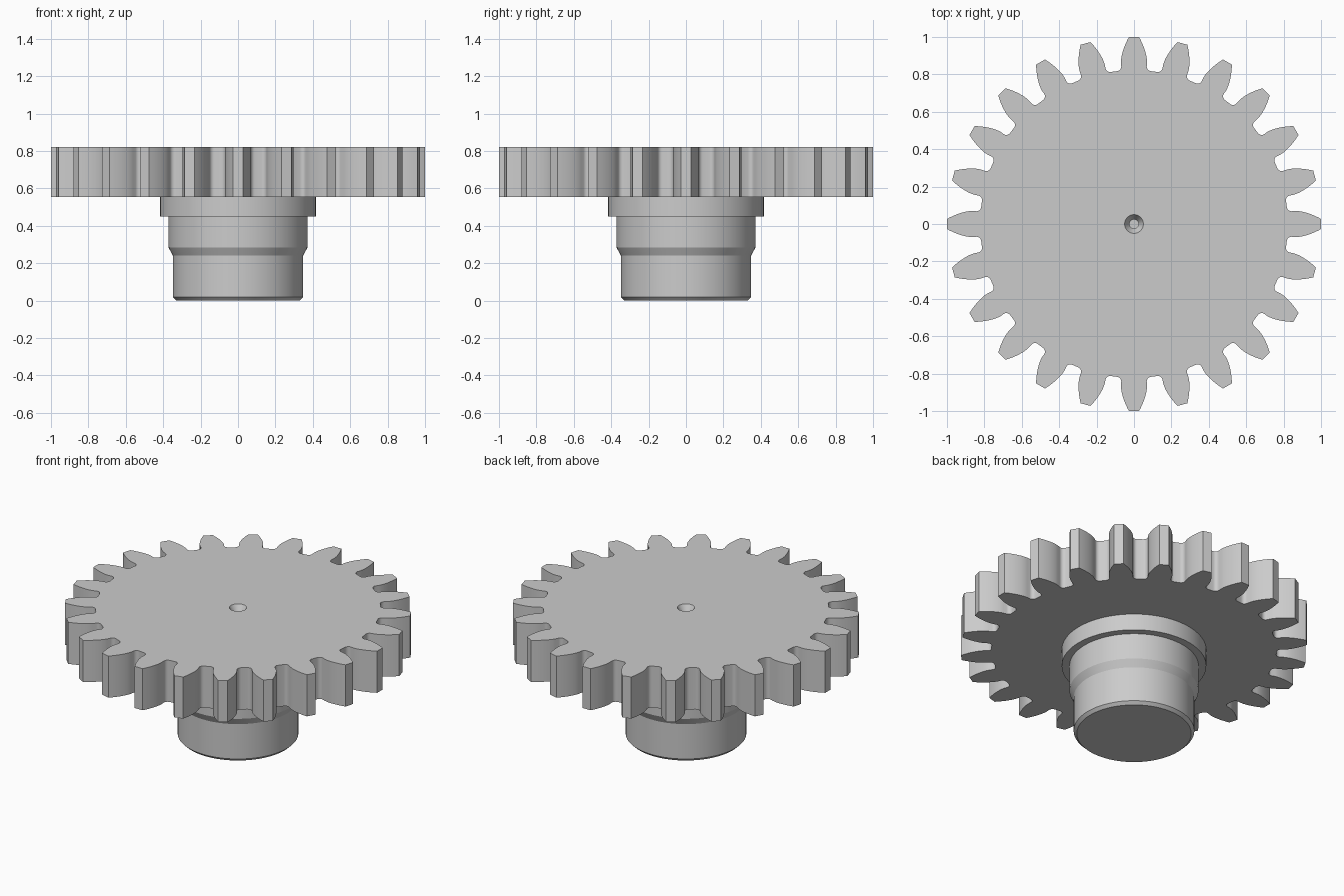
import bpy, bmesh, math

if "Cube" in bpy.data.objects:
    bpy.data.objects.remove(bpy.data.objects["Cube"])

TEETH = 24
BASE_R, PITCH_R, ROOT_R, TIP_R = 0.867, 0.923, 0.822, 1.0
Z_LOW, Z_HIGH = 0.555, 0.82
HOLE_R, HOLE_SEG = 0.05, 48

steel = bpy.data.materials.new("steel_grey")
steel.diffuse_color = (0.6, 0.6, 0.6, 1)
steel.use_nodes = True
steel.node_tree.nodes["Principled BSDF"].inputs["Base Color"].default_value = steel.diffuse_color


def finish(bm, name):
    bmesh.ops.remove_doubles(bm, verts=bm.verts, dist=1e-6)
    bmesh.ops.recalc_face_normals(bm, faces=bm.faces)
    mesh = bpy.data.meshes.new(name)
    bm.to_mesh(mesh)
    bm.free()
    mesh.materials.append(steel)
    ob = bpy.data.objects.new(name, mesh)
    bpy.context.collection.objects.link(ob)
    bpy.ops.object.select_all(action='DESELECT')
    ob.select_set(True)
    bpy.context.view_layer.objects.active = ob
    bpy.ops.object.shade_smooth_by_angle(angle=math.radians(25))
    return ob


def ring(bm, r, z, n):
    return [bm.verts.new((r * math.cos(2 * math.pi * i / n),
                          r * math.sin(2 * math.pi * i / n), z)) for i in range(n)]


def bridge(bm, a, b):
    for i in range(len(a)):
        j = (i + 1) % len(a)
        bm.faces.new((a[i], a[j], b[j], b[i]))


def lathe(bm, profile, n):
    rings = [ring(bm, r, z, n) for r, z in profile]
    for a, b in zip(rings, rings[1:]):
        bridge(bm, a, b)
    return rings


def inv(r):
    a = math.acos(min(1, BASE_R / r))
    return math.tan(a) - a


# Half of one tooth as (radius, half angle), from root to tip
half_base = math.pi / (2 * TEETH) + inv(PITCH_R)
fillet = 0.024
half = [(ROOT_R, math.pi / TEETH)]
for k in range(6):
    t = math.radians(90 * k / 5)
    half.append((ROOT_R + fillet * (1 - math.cos(t)),
                 half_base + fillet * (1 - math.sin(t)) / ROOT_R))
for k in range(8):
    r = BASE_R + (TIP_R - BASE_R) * k / 7
    half.append((r, half_base - inv(r)))

tooth = [(r, -a) for r, a in half] + [(r, a) for r, a in reversed(half[1:])]
outline = []
for i in range(TEETH):
    c = 2 * math.pi * i / TEETH
    outline += [(r * math.cos(c + a), r * math.sin(c + a)) for r, a in tooth]

# Toothed wheel with a centre-drilled hole in its top face
bm = bmesh.new()
low = [bm.verts.new((x, y, Z_LOW)) for x, y in outline]
high = [bm.verts.new((x, y, Z_HIGH)) for x, y in outline]
bridge(bm, low, high)
bm.faces.new(low)
rings = lathe(bm, [(HOLE_R, Z_HIGH), (0.024, Z_HIGH - 0.045),
                   (0.024, Z_HIGH - 0.11)], HOLE_SEG)
bm.faces.new(rings[-1])
bm.edges.ensure_lookup_table()
rim = [e for e in bm.edges if e.is_boundary]
bmesh.ops.triangle_fill(bm, edges=rim, use_beauty=True, normal=(0, 0, 1))
finish(bm, "toothed_wheel")

# Stepped hub below the wheel: chamfered foot, taper, wider neck, collar
bm = bmesh.new()
rings = lathe(bm, [(0.33, 0.0), (0.348, 0.018), (0.348, 0.24), (0.372, 0.285),
                   (0.372, 0.45), (0.417, 0.45), (0.417, Z_LOW)], 96)
bm.faces.new(rings[0])
bm.faces.new(rings[-1])
finish(bm, "stepped_hub")
